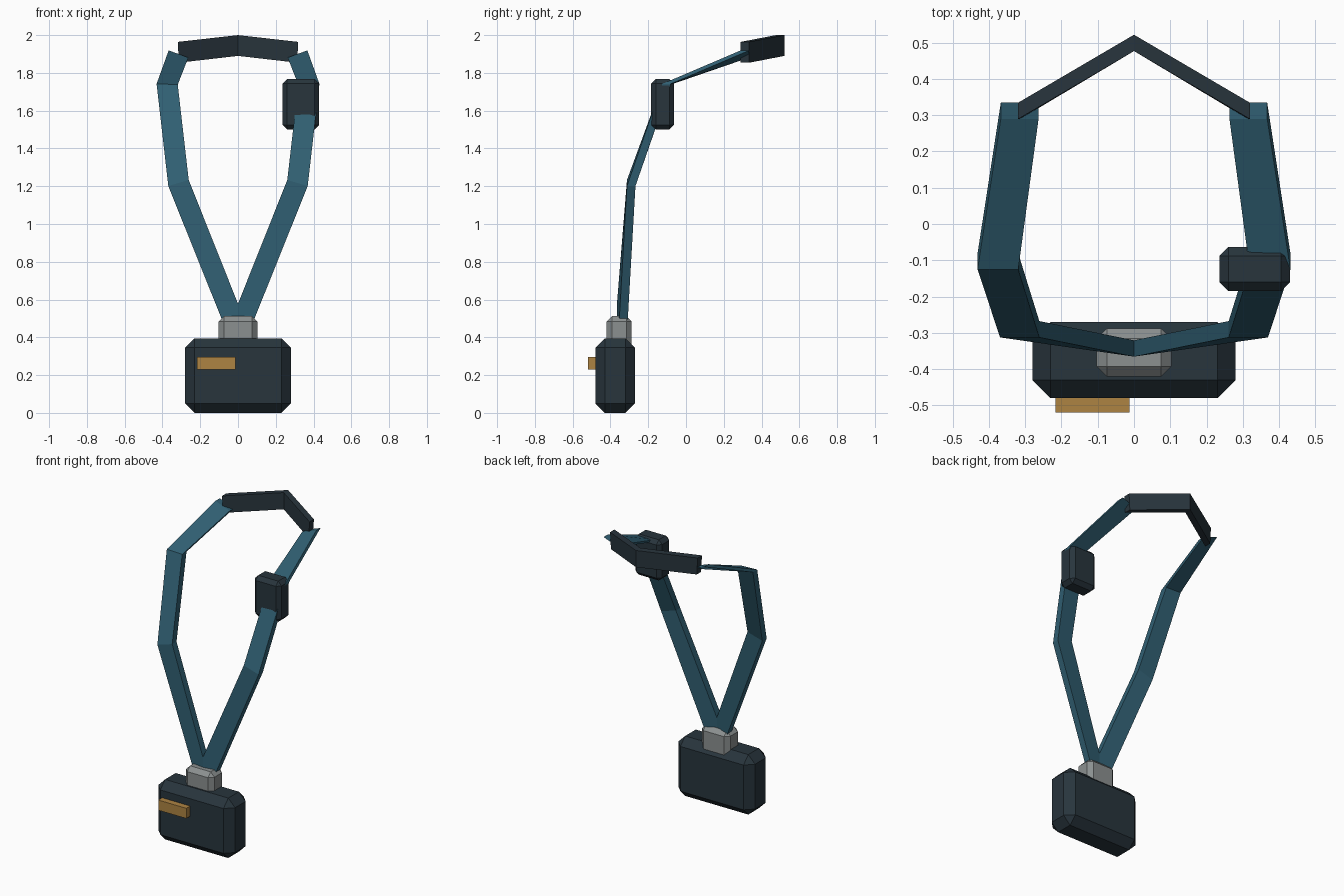
import bpy, bmesh
from mathutils import Vector

if "Cube" in bpy.data.objects:
    bpy.data.objects.remove(bpy.data.objects["Cube"])


def material(name, rgb):
    m = bpy.data.materials.new(name)
    m.diffuse_color = (*rgb, 1)
    m.use_nodes = True
    m.node_tree.nodes["Principled BSDF"].inputs["Base Color"].default_value = m.diffuse_color
    return m


TEAL = material("teal_webbing", (0.03, 0.115, 0.17))
DARK = material("dark_plastic", (0.021, 0.035, 0.046))
GREY = material("grey_metal", (0.26, 0.28, 0.28))
AMBER = material("amber_button", (0.42, 0.23, 0.055))


def finish(name, bm, mat):
    bmesh.ops.recalc_face_normals(bm, faces=bm.faces)
    me = bpy.data.meshes.new(name)
    bm.to_mesh(me)
    bm.free()
    me.materials.append(mat)
    ob = bpy.data.objects.new(name, me)
    bpy.context.collection.objects.link(ob)
    return ob


def box(name, lo, hi, mat, chamfer=0):
    """Box between two corners, with all edges chamfered."""
    lo, hi = Vector(lo), Vector(hi)
    bm = bmesh.new()
    bmesh.ops.create_cube(bm, size=1)
    bmesh.ops.scale(bm, vec=hi - lo, verts=bm.verts)
    bmesh.ops.translate(bm, vec=(lo + hi) / 2, verts=bm.verts)
    if chamfer:
        bmesh.ops.bevel(bm, geom=bm.edges[:], offset=chamfer, segments=1,
                        affect='EDGES', profile=0.5)
    return finish(name, bm, mat)


def band(name, stations, mat, half_thick=0.0225):
    """Flat band from x = 0 through (centre, half width vector), mirrored in x."""
    bm = bmesh.new()
    t = Vector((0, half_thick, 0))
    rings = []
    for centre, half in stations:
        c, w = Vector(centre), Vector(half)
        rings.append([bm.verts.new(p) for p in
                      (c + w - t, c + w + t, c - w + t, c - w - t)])
    for a, b in zip(rings, rings[1:]):
        for i in range(4):
            j = (i + 1) % 4
            bm.faces.new((a[i], a[j], b[j], b[i]))
    bm.faces.new(rings[-1])
    ob = finish(name, bm, mat)
    mod = ob.modifiers.new("mirror", 'MIRROR')
    mod.use_clip = True
    # normals of the open half: make sure they point outwards
    me = ob.data
    mid = sum((v.co for v in me.vertices), Vector()) / len(me.vertices)
    cap = me.polygons[-1]
    if cap.normal.dot(cap.center - mid) < 0:
        me.flip_normals()
    return ob


# Hanging case, its button and the metal connector
box("pendant_case", (-0.28, -0.48, 0), (0.28, -0.27, 0.395), DARK, 0.05)
box("case_button", (-0.217, -0.52, 0.23), (-0.013, -0.45, 0.297), AMBER)
box("strap_connector", (-0.103, -0.42, 0.33), (0.103, -0.288, 0.512), GREY, 0.028)

# Strap: V from the connector up over both shoulders
band("neck_strap", [
    ((0, -0.343, 0.43), (0, 0, -0.148)),
    ((-0.315, -0.29, 1.217), (-0.054, 0, -0.016)),
    ((-0.375, -0.103, 1.74), (-0.056, 0, 0.002)),
    ((-0.315, 0.312, 1.9), (-0.052, 0, 0.019)),
], TEAL)

# Padded piece behind the neck
band("neck_pad", [
    ((0, 0.499, 1.945), (0, 0, 0.055)),
    ((-0.316, 0.312, 1.909), (-0.003, 0, 0.055)),
], DARK)

# Clasp on the right-hand strap
box("side_clasp", (0.235, -0.185, 1.5), (0.43, -0.063, 1.768), DARK, 0.025)
